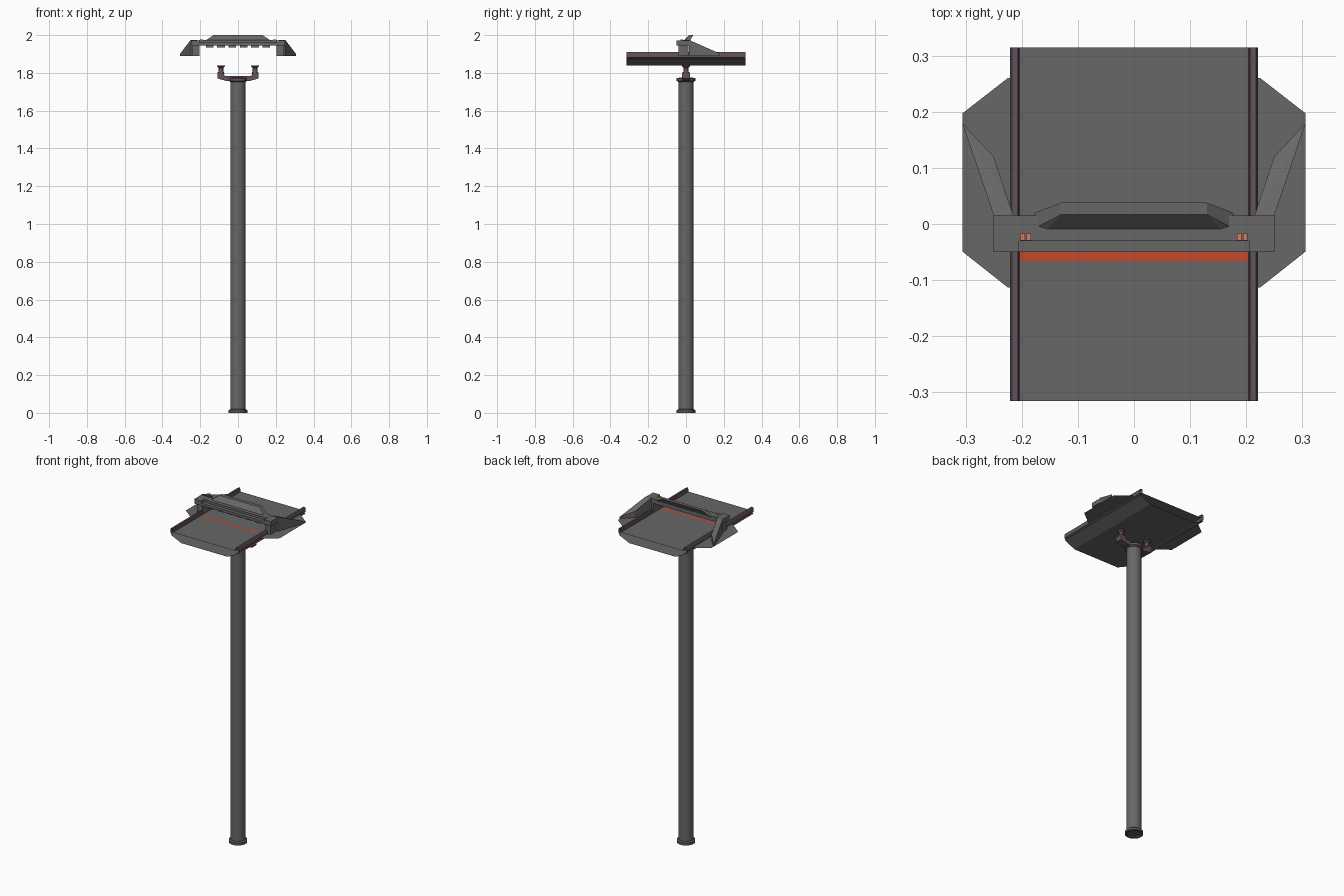
import bpy, bmesh, math

if "Cube" in bpy.data.objects:
    bpy.data.objects.remove(bpy.data.objects["Cube"])


def mat(name, c):
    m = bpy.data.materials.new(name)
    m.diffuse_color = (*c, 1)
    m.use_nodes = True
    m.node_tree.nodes["Principled BSDF"].inputs["Base Color"].default_value = m.diffuse_color
    return m


GREY = mat("dark_grey", (0.135, 0.135, 0.135))
PLUM = mat("plum_grey", (0.125, 0.085, 0.105))
ORANGE = mat("orange", (0.65, 0.06, 0.015))
PINK = mat("pale_orange", (0.7, 0.2, 0.12))


def mesh(name, verts, faces, m, fix=True):
    me = bpy.data.meshes.new(name)
    me.from_pydata(verts, [], faces)
    if fix:
        bm = bmesh.new()
        bm.from_mesh(me)
        bmesh.ops.recalc_face_normals(bm, faces=bm.faces)
        bm.to_mesh(me)
        bm.free()
    me.materials.append(m)
    ob = bpy.data.objects.new(name, me)
    bpy.context.collection.objects.link(ob)
    return ob


def hull(name, pts, m):
    bm = bmesh.new()
    for p in pts:
        bm.verts.new(p)
    r = bmesh.ops.convex_hull(bm, input=bm.verts)
    bmesh.ops.dissolve_limit(bm, angle_limit=0.02, verts=bm.verts, edges=bm.edges)
    bmesh.ops.recalc_face_normals(bm, faces=bm.faces)
    me = bpy.data.meshes.new(name)
    bm.to_mesh(me)
    bm.free()
    me.materials.append(m)
    ob = bpy.data.objects.new(name, me)
    bpy.context.collection.objects.link(ob)
    return ob


def box(name, x0, x1, y0, y1, z0, z1, m):
    return hull(name, [(x, y, z) for x in (x0, x1) for y in (y0, y1) for z in (z0, z1)], m)


def extrude_y(name, prof, y0, y1, m, caps=False, closed=True):
    """Sweep an x-z profile along y, with open ends unless capped."""
    n = len(prof)
    v = [(x, y0, z) for x, z in prof] + [(x, y1, z) for x, z in prof]
    f = [(i, (i + 1) % n, n + (i + 1) % n, n + i) for i in range(n if closed else n - 1)]
    if caps:
        f += [tuple(range(n)), tuple(range(n, 2 * n))]
    return mesh(name, v, f, m)


def lathe(name, prof, m, x=0.0, n=32):
    """Turn an r-z profile about a vertical axis, with capped ends."""
    v = [(x + r * math.cos(2 * math.pi * i / n), r * math.sin(2 * math.pi * i / n), z)
         for r, z in prof for i in range(n)]
    f = [(k * n + i, k * n + (i + 1) % n, (k + 1) * n + (i + 1) % n, (k + 1) * n + i)
         for k in range(len(prof) - 1) for i in range(n)]
    f += [tuple(range(n)), tuple(range((len(prof) - 1) * n, len(prof) * n))]
    ob = mesh(name, v, f, m)
    bpy.context.view_layer.objects.active = ob
    bpy.ops.object.select_all(action='DESELECT')
    ob.select_set(True)
    bpy.ops.object.shade_smooth_by_angle(angle=math.radians(30))
    return ob


# Pole with end collars
lathe("pole", [(0.04, 0.012), (0.04, 1.76)], GREY)
lathe("base_collar", [(0.038, 0.008), (0.038, 0), (0.049, 0), (0.049, 0.014), (0.041, 0.02)], PLUM)
lathe("top_collar", [(0.041, 1.752), (0.049, 1.758), (0.049, 1.772), (0.03, 1.776)], PLUM)

# Forked bracket and pegs under the deck
half = [(0.06, 1.757), (0.108, 1.77), (0.108, 1.803), (0.08, 1.803), (0.07, 1.784)]
extrude_y("bracket", half + [(-x, z) for x, z in reversed(half)], -0.02, 0.02, PLUM, caps=True)
for s in (-1, 1):
    lathe("peg", [(0.02, 1.795), (0.012, 1.81), (0.012, 1.826), (0.021, 1.834), (0.021, 1.84)],
          PLUM, x=0.09 * s, n=16)

# Flat deck, open-ended trough beneath
mesh("deck", [(-0.204, -0.315, 1.888), (0.204, -0.315, 1.888), (0.204, 0.315, 1.888),
              (-0.204, 0.315, 1.888)], [(0, 1, 2, 3)], GREY, fix=False)
extrude_y("trough", [(-0.22, 1.872), (-0.15, 1.84), (0.15, 1.84), (0.22, 1.872)],
          -0.315, 0.315, GREY, closed=False)

# Orange stripes across the deck
for y in (-0.0545, -0.0625):
    mesh("deck_stripe", [(-0.203, y - 0.0035, 1.8895), (0.203, y - 0.0035, 1.8895),
                         (0.203, y + 0.0035, 1.8895), (-0.203, y + 0.0035, 1.8895)],
         [(0, 1, 2, 3)], ORANGE, fix=False)

for s in (-1, 1):
    # Side rail with a shallow groove
    rail = [(0.204, 1.888), (0.207, 1.91), (0.217, 1.91), (0.221, 1.902), (0.221, 1.882),
            (0.212, 1.877), (0.22, 1.872)]
    extrude_y("side_rail", [(s * x, z) for x, z in rail], -0.315, 0.315, PLUM, closed=False)

    # Flat side wing
    wing = [(0.215, -0.113), (0.225, -0.113), (0.306, -0.049), (0.306, 0.197),
            (0.225, 0.26), (0.215, 0.26)]
    pts = [(s * x, y, 1.889) for x, y in wing]
    mesh("side_wing", pts if s > 0 else pts[::-1], [tuple(range(6))], GREY, fix=False)

    # Gantry foot and swept-back fin
    box("gantry_foot", s * 0.205, s * 0.25, -0.05, 0.015, 1.945, 1.972, GREY)
    box("gantry_leg", s * 0.204, s * 0.24, -0.04, 0.012, 1.889, 1.945, GREY)
    hull("rear_fin", [(s * x, y, z) for x, y, z in (
        (0.215, 0.015, 1.975), (0.25, 0.015, 1.975), (0.25, 0.015, 1.89), (0.215, 0.015, 1.89),
        (0.25, 0.12, 1.925), (0.25, 0.12, 1.89), (0.306, 0.18, 1.902), (0.306, 0.18, 1.89))], GREY)

    # Small lamps on the gantry
    for x in (0.188, 0.198):
        box("gantry_lamp", s * (x - 0.004), s * (x + 0.004), -0.029, -0.017, 1.972, 1.976, PINK)

# Gantry beam with a lower front step
box("gantry_beam", -0.206, 0.206, -0.03, 0.015, 1.945, 1.973, GREY)
box("gantry_front_step", -0.206, 0.206, -0.05, -0.03, 1.945, 1.96, GREY)

# Teeth under the beam
for i in range(6):
    x = -0.15 + i * 0.06
    box("beam_tooth", x - 0.02, x + 0.02, -0.035, -0.012, 1.934, 1.946, GREY)

# Leaning hood on top
hull("hood", [(s * x, y, z) for s in (-1, 1) for x, y, z in (
    (0.155, -0.01, 1.972), (0.177, -0.008, 1.968), (0.177, 0.02, 1.968),
    (0.13, 0.017, 2.0), (0.13, 0.038, 2.0))], GREY)
